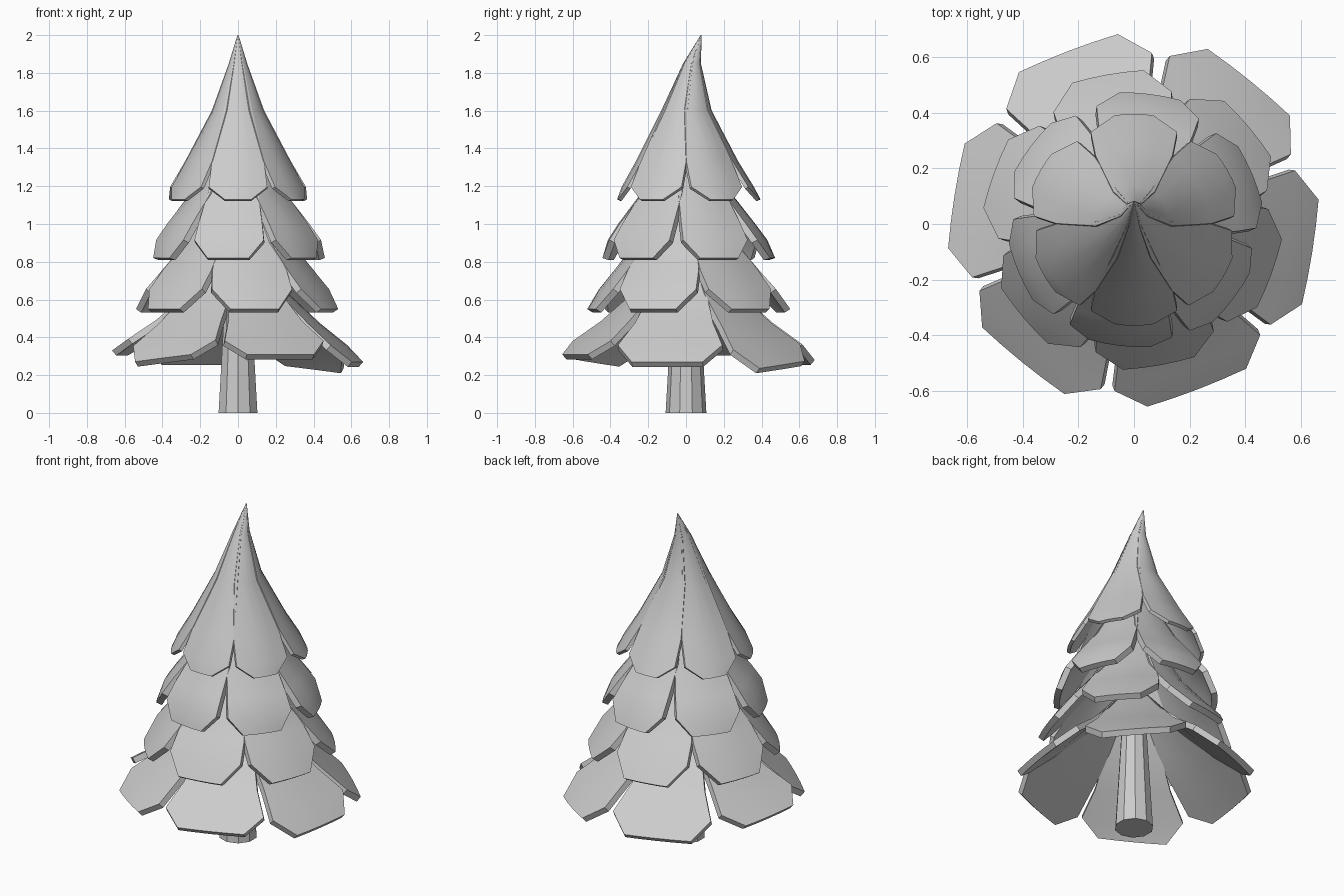
import bpy, bmesh
from math import radians, sin, cos, hypot
from mathutils import Vector

if "Cube" in bpy.data.objects:
    bpy.data.objects.remove(bpy.data.objects["Cube"])

COLS = [-1, -0.5, 0, 0.5, 1]


def bough(name, rows, a, thick, bend, dr, dz, roll):
    """One overlapping slab: rows of (radius, height, half width) from top to tip."""
    out, side = Vector((cos(a), sin(a), 0)), Vector((-sin(a), cos(a), 0))
    outer, inner = [], []
    n, m = len(rows), len(COLS)
    for i, (r, z, w) in enumerate(rows):
        t = (i / (n - 1)) ** 2
        p, q = rows[max(i - 1, 0)], rows[min(i + 1, n - 1)]
        tr, tz = q[0] - p[0], q[1] - p[1]
        nrm = (out * -tz + Vector((0, 0, tr))) / hypot(tr, tz)
        lean = 0.08 * (max(z - 1.6, 0) / 0.4) ** 2
        for c in COLS:
            lat = c * w
            rad = r - bend * lat * lat / (2 * r) + dr * t
            pt = out * rad + side * lat + Vector((0, lean, z + t * (dz + roll * lat)))
            outer.append(pt)
            inner.append(pt - nrm * min(thick, 0.4 * r))
    bm = bmesh.new()
    A = [bm.verts.new(p) for p in outer]
    B = [bm.verts.new(p) for p in inner]
    for i in range(n - 1):
        for j in range(m - 1):
            k = i * m + j
            quad = (k, k + m, k + m + 1, k + 1)
            bm.faces.new([A[v] for v in quad])
            bm.faces.new([B[v] for v in reversed(quad)])
    # rim around the slab
    rim = [i * m for i in range(n)] + [(n - 1) * m + j for j in range(1, m)]
    rim += [i * m + m - 1 for i in range(n - 2, -1, -1)] + list(range(m - 2, 0, -1))
    for u, v in zip(rim, rim[1:] + rim[:1]):
        bm.faces.new((A[v], A[u], B[u], B[v]))
    bmesh.ops.recalc_face_normals(bm, faces=bm.faces)
    me = bpy.data.meshes.new(name)
    bm.to_mesh(me)
    bm.free()
    ob = bpy.data.objects.new(name, me)
    bpy.context.collection.objects.link(ob)
    return ob


parts = []


def tier(name, start, thick, bend, rows, droop=(.01,) * 6, rolls=(0,) * 6):
    """Ring of six boughs; the back ones reach out a little further."""
    for k in range(6):
        a = radians(start + 60 * k)
        parts.append(bough(f"{name}_{k + 1}", rows, a, thick, bend,
                           0.015 * sin(a), droop[k], rolls[k]))


# four tiers, top to bottom
tier("top_bough", -90, .02, .85, [(.003, 2, .002), (.047, 1.85, .027), (.133, 1.6, .075),
                                  (.27, 1.33, .138), (.35, 1.19, .155), (.38, 1.12, .07)])
tier("upper_bough", -97, .035, .6, [(.1, 1.42, .06), (.24, 1.16, .135), (.36, 1, .17),
                                    (.42, .91, .185), (.455, .81, .11)])
tier("middle_bough", -80, .035, .45, [(.12, 1.15, .07), (.26, .9, .15), (.38, .75, .2),
                                      (.46, .65, .215), (.53, .54, .13)])
tier("bottom_bough", -69, .035, .25, [(.07, .85, .04), (.26, .63, .15), (.42, .48, .21),
                                      (.56, .37, .28), (.65, .29, .19)],
     [.02, -.02, -.035, -.01, .04, 0], [0, 0, .1, 0, 0, .1])

# tapered trunk
bpy.ops.mesh.primitive_cone_add(vertices=10, radius1=.108, radius2=.05, depth=1,
                                location=(0, 0, .5))
bpy.context.object.name = "trunk"
parts.append(bpy.context.object)

for ob in parts:
    ob.select_set(True)
bpy.context.view_layer.objects.active = parts[0]
bpy.ops.object.shade_smooth_by_angle(angle=radians(30))
